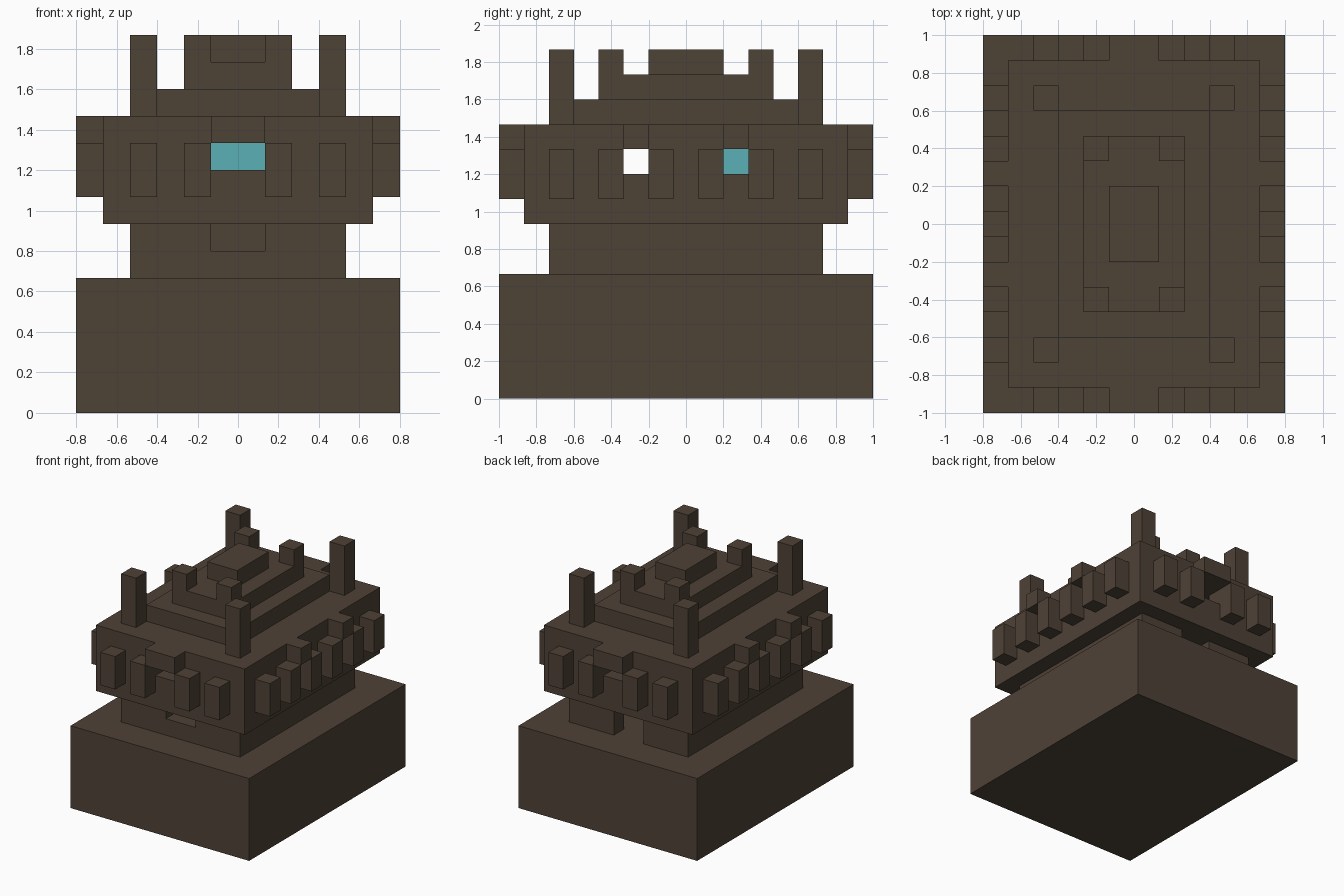
import bpy
import bmesh
from mathutils import Vector

U = 2 / 15  # one block

if "Cube" in bpy.data.objects:
    bpy.data.objects.remove(bpy.data.objects["Cube"], do_unlink=True)


def material(name, color):
    m = bpy.data.materials.new(name)
    m.diffuse_color = color
    m.use_nodes = True
    m.node_tree.nodes["Principled BSDF"].inputs["Base Color"].default_value = color
    return m


brown = material("dark brown", (0.076, 0.054, 0.037, 1))
cyan = material("pale cyan", (0.102, 0.434, 0.462, 1))


def boxes(name, spans, mat=brown):
    """One object from boxes given as (x range, y range, z range) in blocks."""
    bm = bmesh.new()
    for span in spans:
        lo, hi = (Vector(c) * U for c in zip(*span))
        cube = bmesh.ops.create_cube(bm, size=1)
        for v in cube["verts"]:
            v.co = Vector(lo[i] + (v.co[i] + 0.5) * (hi[i] - lo[i]) for i in range(3))
    mesh = bpy.data.meshes.new(name)
    bm.to_mesh(mesh)
    bm.free()
    mesh.materials.append(mat)
    ob = bpy.data.objects.new(name, mesh)
    bpy.context.scene.collection.objects.link(ob)
    return ob


def slab(name, half_x, half_y, z0, z1):
    return boxes(name, [((-half_x, half_x), (-half_y, half_y), (z0, z1))])


def cut(ob, spans):
    """Cut boxes out of an object and bake the result."""
    cutters = []
    for span in spans:
        c = boxes("cutter", [span])
        c.hide_render = True
        mod = ob.modifiers.new("opening", 'BOOLEAN')
        mod.operation = 'DIFFERENCE'
        mod.solver = 'EXACT'
        mod.object = c
        cutters.append(c)
    bpy.context.view_layer.update()
    deps = bpy.context.evaluated_depsgraph_get()
    result = bpy.data.meshes.new_from_object(ob.evaluated_get(deps))
    ob.modifiers.clear()
    ob.data = result
    for c in cutters:
        bpy.data.objects.remove(c, do_unlink=True)


def around(c, size=1):
    return (c - size / 2, c + size / 2)


def four(x, y, z):
    """Blocks mirrored to the four corners."""
    return [(around(sx * x), around(sy * y), z) for sx in (-1, 1) for sy in (-1, 1)]


# Plinth
slab("base", 6, 7.5, 0, 5)

# Lower storey: hollow, doorway at the back, high window at the front
lower = slab("lower_storey", 4, 5.5, 5, 7)
cut(lower, [((-3, 3), (-4.5, 4.5), (4, 8)),
            ((-1, 1), (4, 6), (4, 8)),
            ((-1, 1), (-6, -4), (6, 8))])

# Upper storey: hollow room with windows on all sides
upper = slab("upper_storey", 5, 6.5, 7, 11)
cut(upper, [((-4, 4), (-5.5, 5.5), (8, 10)),
            ((-1, 1), (-7, 7), (9, 10)),
            ((-6, 6), (-2.5, -1.5), (9, 10)),
            ((-6, 6), (1.5, 2.5), (9, 10))])

# Hoods above the windows
hoods = [((-1, 1), around(s * 7), (10, 11)) for s in (-1, 1)]
boxes("window_hoods", hoods + four(5.5, 2, (10, 11)))

# Wall studs
studs = []
for x in (1.5, 3.5):
    studs += four(x, 7, (8, 10))
for y in (1, 3, 5):
    studs += four(5.5, y, (8, 10))
boxes("wall_studs", studs)

# Stepped roof with corner posts
slab("roof_lower_step", 3, 4.5, 11, 12)
slab("roof_middle_step", 2, 3.5, 12, 13)
slab("roof_top_step", 1, 1.5, 13, 14)
boxes("tall_corner_posts", four(3.5, 5, (11, 14)))
boxes("short_corner_posts", four(1.5, 3, (13, 14)))

# Pillar and glowing block inside
boxes("inner_pillar_lower", [((-1, 1), (1.5, 2.5), (5, 7))])
boxes("inner_pillar_upper", [((-1, 1), (1.5, 2.5), (8, 9))])
boxes("inner_crystal", [((-1, 1), (1.5, 2.5), (9, 10))], cyan)
